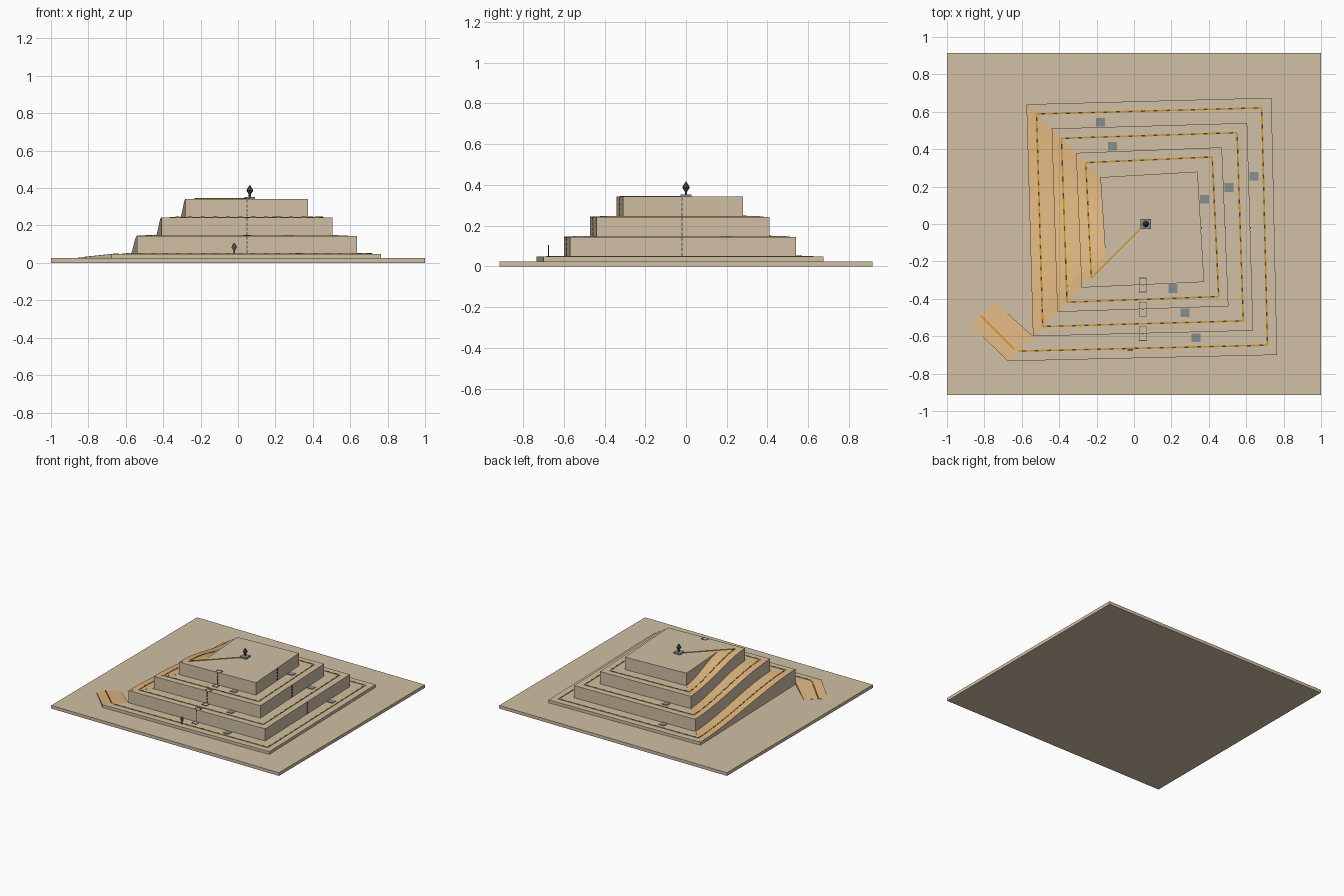
import bpy, bmesh, math
from mathutils import Vector, Matrix

if "Cube" in bpy.data.objects:
    bpy.data.objects.remove(bpy.data.objects["Cube"])


def material(name, rgb):
    m = bpy.data.materials.new(name)
    m.diffuse_color = (*rgb, 1)
    m.use_nodes = True
    m.node_tree.nodes["Principled BSDF"].inputs["Base Color"].default_value = m.diffuse_color
    return m


SAND = material("sand", (0.64, 0.525, 0.375))
ORANGE = material("ramp_orange", (0.74, 0.475, 0.22))
GOLD = material("gold_line", (0.62, 0.32, 0.03))
GREY = material("slate_grey", (0.235, 0.275, 0.275))
DARK = material("charcoal", (0.07, 0.085, 0.09))
BROWN = material("dark_brown", (0.07, 0.05, 0.03))


def finish(bm, name, *mats):
    bmesh.ops.recalc_face_normals(bm, faces=bm.faces)
    me = bpy.data.meshes.new(name)
    bm.to_mesh(me)
    bm.free()
    for m in mats:
        me.materials.append(m)
    ob = bpy.data.objects.new(name, me)
    bpy.context.collection.objects.link(ob)
    return ob


def add_box(bm, centre, size, rot=None):
    mat = Matrix.Translation(centre) @ (rot or Matrix()) @ Matrix.Diagonal((*size, 1))
    bmesh.ops.create_cube(bm, size=1, matrix=mat)


def box(name, centre, size, mat):
    bm = bmesh.new()
    add_box(bm, centre, size)
    return finish(bm, name, mat)


def prism(name, pts, z0, z1, mat):
    bm = bmesh.new()
    lo = [bm.verts.new((x, y, z0)) for x, y in pts]
    hi = [bm.verts.new((x, y, z1)) for x, y in pts]
    bm.faces.new(lo)
    bm.faces.new(hi)
    for i in range(len(pts)):
        j = (i + 1) % len(pts)
        bm.faces.new((lo[i], lo[j], hi[j], hi[i]))
    return finish(bm, name, mat)


def ramp(name, rows):
    """Solid slope: rows are (outer, inner, height); tops orange, sides sand."""
    bm = bmesh.new()
    rings = []
    for o, i, z in rows:
        rings.append([bm.verts.new((p[0], p[1], h)) for p, h in
                      ((o, 0.02), (o, z), (i, z), (i, 0.02))])
    for a, b in zip(rings, rings[1:]):
        for k in range(4):
            f = bm.faces.new((a[k], a[(k + 1) % 4], b[(k + 1) % 4], b[k]))
            f.material_index = 1 if k == 1 else 0
    bm.faces.new(rings[0])
    bm.faces.new(rings[-1])
    return finish(bm, name, SAND, ORANGE)


def add_strip(bm, a, b, width, thick):
    d = b - a
    rot = d.to_track_quat('X', 'Z').to_matrix().to_4x4()
    add_box(bm, (a + b) / 2, (d.length, width, thick), rot)


# Corner layout of the spiral: front left, front right, back right, back left
BASE_TOP = 0.025
HEIGHTS = [0.048, 0.145, 0.243, 0.342]
TIERS = [
    [(-0.675, -0.733), (0.765, -0.70), (0.735, 0.675), (-0.575, 0.64)],
    [(-0.54, -0.60), (0.637, -0.57), (0.605, 0.54), (-0.44, 0.51)],
    [(-0.41, -0.47), (0.505, -0.44), (0.47, 0.41), (-0.31, 0.38)],
    [(-0.28, -0.34), (0.375, -0.31), (0.34, 0.28), (-0.18, 0.25)],
    [(-0.15, -0.21)],
]
V = [[Vector(p) for p in t] for t in TIERS]
STEPS = 10


def ease(t):
    return t * t * (3 - 2 * t)


# Ground slab
box("ground_slab", (0, 0, BASE_TOP / 2), (2, 1.83, BASE_TOP), SAND)

# Flat tiers
for k in range(4):
    prism(f"tier_{k + 1}", V[k] + [V[k + 1][0]], 0.02, HEIGHTS[k], SAND)

# Left side ramps climbing from one tier to the next
for k in range(3):
    rows = []
    for s in range(STEPS + 1):
        t = s / STEPS
        z = HEIGHTS[k] + (HEIGHTS[k + 1] - HEIGHTS[k]) * ease(t)
        rows.append((V[k][3].lerp(V[k + 1][0], t),
                     V[k + 1][3].lerp(V[k + 2][0], t), z + 0.0008))
    ramp(f"side_ramp_{k + 1}", rows)

# Entry ramp at the front left corner
ramp("entry_ramp", [((-0.87, -0.54), (-0.74, -0.42), BASE_TOP + 0.001),
                    ((-0.675, -0.733), (-0.54, -0.60), HEIGHTS[0])])

# Centre line of the whole route
route = []
for k in range(3):
    c = [V[k][i].lerp(V[k + 1][i], 0.4) for i in range(4)]
    route += [Vector((*p, HEIGHTS[k])) for p in c]
    nxt = V[k + 1][0].lerp(V[k + 2][0], 0.4)
    for s in range(1, STEPS):
        t = s / STEPS
        z = HEIGHTS[k] + (HEIGHTS[k + 1] - HEIGHTS[k]) * ease(t)
        route.append(Vector((*c[3].lerp(nxt, t), z)))
route.append(Vector((*V[3][0].lerp(V[4][0], 0.4), HEIGHTS[3])))
up = Vector((0, 0, 0.002))

line = bmesh.new()
dashes = bmesh.new()
for a, b in zip(route, route[1:]):
    add_strip(line, a + up, b + up, 0.009, 0.003)
    n = max(1, round((b - a).length / 0.066))
    for i in range(n):
        p, q = a.lerp(b, (i + 0.34) / n), a.lerp(b, (i + 0.66) / n)
        add_strip(dashes, p + up * 1.3, q + up * 1.3, 0.007, 0.003)
finish(line, "route_line", GOLD)
finish(dashes, "route_dashes", BROWN)

# Plain lines on the entry ramp and on the summit
ends = bmesh.new()
add_strip(ends, Vector((-0.82, -0.49, 0.030)), Vector((-0.64, -0.67, 0.049)), 0.008, 0.005)
add_strip(ends, route[-1] + up, Vector((0.06, 0, HEIGHTS[3])) + up, 0.009, 0.005)
finish(ends, "end_lines", GOLD)

# Square drain plates on the treads
plates = bmesh.new()
for x, y, k in ((-0.178, 0.543, 0), (-0.115, 0.415, 1), (0.642, 0.255, 0),
                (0.507, 0.195, 1), (0.378, 0.133, 2), (0.332, -0.608, 0),
                (0.272, -0.475, 1), (0.208, -0.345, 2)):
    add_box(plates, (x, y, HEIGHTS[k] + 0.002), (0.048, 0.046, 0.004))
finish(plates, "tread_plates", GREY)

# Dashed markers down the front and right walls, with thin brackets on the front
marks = bmesh.new()
for k in range(1, 4):
    z0, z1 = HEIGHTS[k - 1], HEIGHTS[k]
    a, b = V[k][0], V[k][1]
    yf = a.lerp(b, (0.048 - a.x) / (b.x - a.x)).y
    c, d = V[k][1], V[k][2]
    xr = c.lerp(d, (-0.02 - c.y) / (d.y - c.y)).x
    for i in range(4):
        z = z0 + (z1 - z0) * (i + 0.5) / 4
        add_box(marks, (0.048, yf - 0.002, z), (0.006, 0.006, 0.016))
        add_box(marks, (xr + 0.002, -0.02, z), (0.006, 0.006, 0.016))
    for sx in (-1, 1):
        add_box(marks, (0.048 + sx * 0.02, yf + 0.018, z1 + 0.001), (0.004, 0.036, 0.003))
        add_box(marks, (0.048 + sx * 0.02, yf - 0.02, z0 + 0.001), (0.004, 0.036, 0.003))
    add_box(marks, (0.048, yf + 0.036, z1 + 0.001), (0.04, 0.004, 0.003))
    add_box(marks, (0.048, yf - 0.038, z0 + 0.001), (0.04, 0.004, 0.003))
finish(marks, "wall_markers", DARK)

# Summit plinth and spindle shaped finial
box("summit_plinth", (0.063, 0, 0.347), (0.055, 0.055, 0.012), GREY)
fin = bmesh.new()
profile = [(0.006, 0.350), (0.006, 0.368), (0.018, 0.386), (0.014, 0.396), (0.001, 0.417)]
rings = [[fin.verts.new((0.063 + r * math.cos(i * math.pi / 4),
                         r * math.sin(i * math.pi / 4), z)) for i in range(8)]
         for r, z in profile]
for a, b in zip(rings, rings[1:]):
    for i in range(8):
        j = (i + 1) % 8
        fin.faces.new((a[i], a[j], b[j], b[i]))
fin.faces.new(rings[0])
fin.faces.new(rings[-1])
finish(fin, "summit_finial", DARK)

# Flat standing figure on the front walkway
half = [(0.005, 0.047), (0.005, 0.066), (0.014, 0.082), (0.010, 0.094), (0.003, 0.106)]
outline = half + [(-x, z) for x, z in reversed(half)]
fig = bmesh.new()
front = [fig.verts.new((-0.02 + x, -0.677, z)) for x, z in outline]
back = [fig.verts.new((-0.02 + x, -0.672, z)) for x, z in outline]
fig.faces.new(front)
fig.faces.new(back)
for i in range(len(outline)):
    j = (i + 1) % len(outline)
    fig.faces.new((front[i], front[j], back[j], back[i]))
finish(fig, "walkway_figure", DARK)
